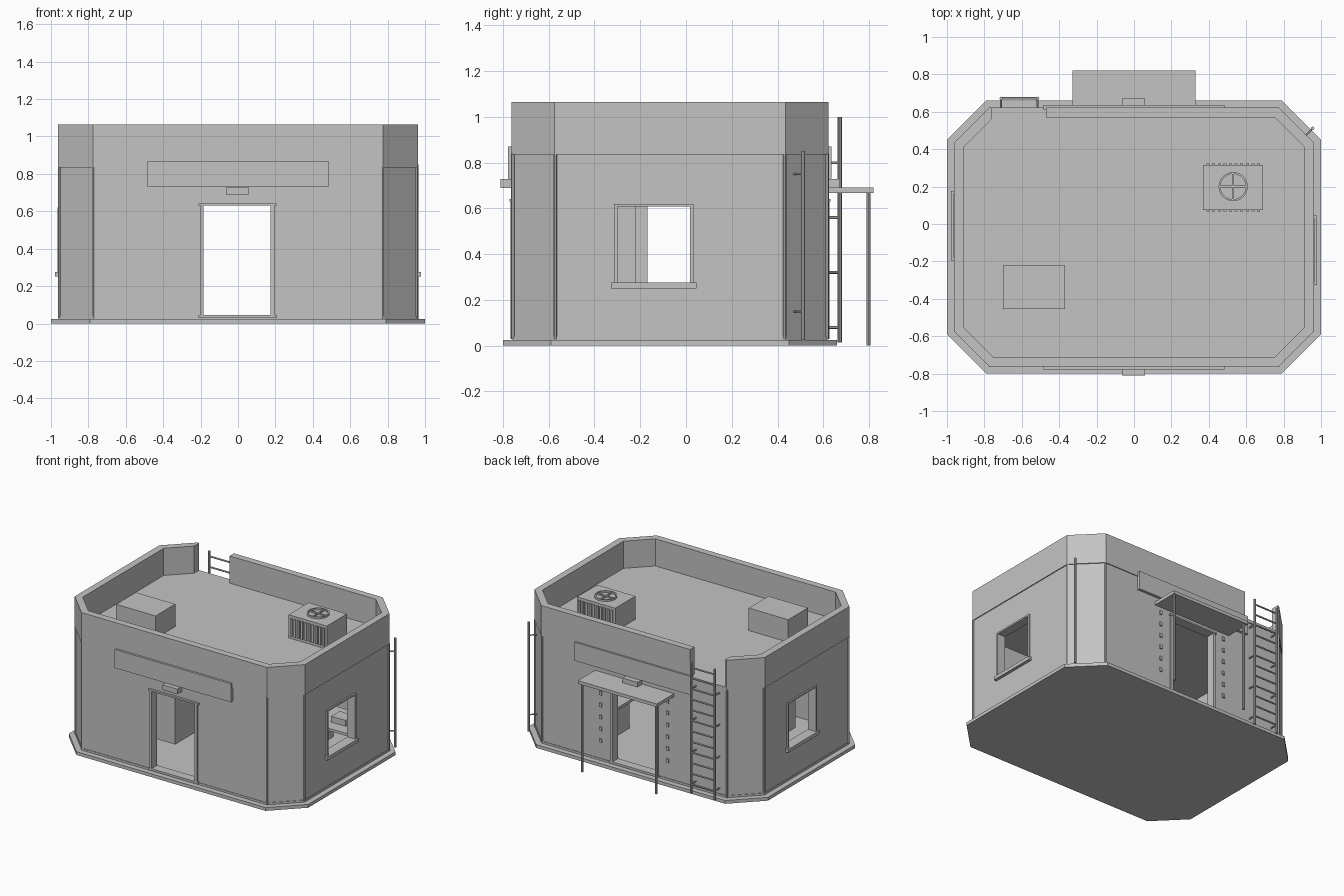
import bpy, bmesh, math
from mathutils import Vector

if "Cube" in bpy.data.objects:
    bpy.data.objects.remove(bpy.data.objects["Cube"])

grey = bpy.data.materials.new("plain_grey")
grey.diffuse_color = (0.55, 0.55, 0.55, 1)
grey.use_nodes = True
grey.node_tree.nodes["Principled BSDF"].inputs["Base Color"].default_value = grey.diffuse_color


def finish(name, bm):
    bmesh.ops.recalc_face_normals(bm, faces=bm.faces)
    me = bpy.data.meshes.new(name)
    bm.to_mesh(me)
    bm.free()
    me.materials.append(grey)
    ob = bpy.data.objects.new(name, me)
    bpy.context.collection.objects.link(ob)
    return ob


def add_box(bm, x0, x1, y0, y1, z0, z1):
    vs = bmesh.ops.create_cube(bm, size=1)["verts"]
    for v in vs:
        v.co = Vector(((x0 + x1) / 2 + v.co.x * (x1 - x0),
                       (y0 + y1) / 2 + v.co.y * (y1 - y0),
                       (z0 + z1) / 2 + v.co.z * (z1 - z0)))


def boxes(name, *dims):
    bm = bmesh.new()
    for d in dims:
        add_box(bm, *d)
    return finish(name, bm)


def rods(name, pairs, r, sides=8):
    bm = bmesh.new()
    for a, b in pairs:
        a, b = Vector(a), Vector(b)
        vs = bmesh.ops.create_cone(bm, cap_ends=True, segments=sides, radius1=r,
                                   radius2=r, depth=(b - a).length)["verts"]
        q = Vector((0, 0, 1)).rotation_difference(b - a)
        for v in vs:
            v.co = q @ v.co + (a + b) / 2
    return finish(name, bm)


def octagon(d):
    # slab outline moved inward by d
    x, y0, y1, c = 1 - d, -0.80 + d, 0.66 - d, 0.21 - 0.586 * d
    return [(-x + c, y0), (x - c, y0), (x, y0 + c), (x, y1 - c),
            (x - c, y1), (-x + c, y1), (-x, y1 - c), (-x, y0 + c)]


def prism(name, d, z0, z1):
    bm = bmesh.new()
    lo = [bm.verts.new((x, y, z0)) for x, y in octagon(d)]
    hi = [bm.verts.new((x, y, z1)) for x, y in octagon(d)]
    bm.faces.new(lo)
    bm.faces.new(hi)
    for i in range(8):
        j = (i + 1) % 8
        bm.faces.new((lo[i], lo[j], hi[j], hi[i]))
    return finish(name, bm)


def ring(name, d0, d1, z0, z1):
    bm = bmesh.new()
    loops = [[bm.verts.new((x, y, z)) for x, y in octagon(d)]
             for d, z in ((d0, z0), (d0, z1), (d1, z1), (d1, z0))]
    for k in range(4):
        a, b = loops[k], loops[(k + 1) % 4]
        for i in range(8):
            j = (i + 1) % 8
            bm.faces.new((a[i], a[j], b[j], b[i]))
    return finish(name, bm)


def cut(ob, *dims):
    for d in dims:
        c = boxes("cutter", d)
        c.hide_render = True
        m = ob.modifiers.new("cut", "BOOLEAN")
        m.operation, m.solver, m.object = "DIFFERENCE", "EXACT", c
        bpy.context.view_layer.objects.active = ob
        bpy.ops.object.modifier_apply(modifier=m.name)
        bpy.data.objects.remove(c)


# Shell: slab, floor, walls with openings, roof, parapet with ladder gap
prism("base_slab", 0, 0, 0.025)
prism("floor", 0.06, 0.02, 0.04)
walls = ring("walls", 0.045, 0.095, 0.022, 0.838)
cut(walls, (-0.185, 0.175, -0.9, -0.6, 0.045, 0.63), (-0.185, 0.175, 0.5, 0.75, 0.045, 0.63),
    (0.8, 1.1, -0.30, 0.018, 0.275, 0.608), (-1.1, -0.8, -0.172, 0.152, 0.275, 0.608))
ring("plinth_strip", 0.041, 0.06, 0.024, 0.04)
prism("roof", 0.06, 0.835, 0.86)
parapet = ring("parapet", 0.038, 0.09, 0.835, 1.065)
cut(parapet, (-0.76, -0.47, 0.5, 0.75, 0.86, 1.2))
rods("corner_trims", [((x, y, 0.03), (x, y, 0.84)) for x, y in octagon(0.044)], 0.008, 6)

# Door frames and thresholds, front and back
for name, y0, y1 in (("front", -0.768, -0.70), ("back", 0.56, 0.628)):
    boxes(name + "_door_frame", (-0.2, -0.185, y0, y1, 0.04, 0.64), (0.175, 0.195, y0, y1, 0.04, 0.64),
          (-0.21, 0.205, y0 - 0.003, y1 + 0.003, 0.63, 0.642), (-0.21, 0.205, y0, y1, 0.03, 0.046))

# Window frames and sills
for name, s, yc in (("right", 1, -0.141), ("left", -1, -0.01)):
    a, b = sorted((s * 0.90, s * 0.966))
    c, d = sorted((s * 0.90, s * 0.978))
    boxes(name + "_window_frame",
          (a, b, yc - 0.173, yc - 0.159, 0.27, 0.62), (a, b, yc + 0.159, yc + 0.173, 0.27, 0.62),
          (a, b, yc - 0.173, yc + 0.173, 0.608, 0.62))
    boxes(name + "_window_sill", (c, d, yc - 0.186, yc + 0.186, 0.25, 0.276))

# Blank fascia boards and lamps over both doors
boxes("front_fascia", (-0.485, 0.485, -0.778, -0.75, 0.73, 0.87))
boxes("back_fascia", (-0.485, 0.485, 0.61, 0.636, 0.73, 0.87))
boxes("front_lamp", (-0.065, 0.06, -0.81, -0.75, 0.69, 0.728))
boxes("back_lamp", (-0.065, 0.06, 0.61, 0.672, 0.692, 0.728))

# Back canopy with posts, and small blocks beside the door
boxes("canopy", (-0.33, 0.33, 0.61, 0.82, 0.668, 0.692))
rods("canopy_posts", [((x, 0.797, 0), (x, 0.797, 0.67)) for x in (-0.31, 0.31)], 0.009)
boxes("wall_blocks", *[(x - 0.01, x + 0.01, 0.61, 0.624, z, z + 0.028)
                       for x in (-0.28, 0.28) for z in [0.16 + 0.09 * i for i in range(6)]])

# Roof ladder
rails = [((x, 0.672, 0.015), (x, 0.672, 1.0)) for x in (-0.71, -0.515)]
rods("ladder_rails", rails, 0.009)
rods("ladder_rungs", [((-0.71, 0.672, z), (-0.515, 0.672, z))
                      for z in [0.08 + 0.08 * i for i in range(12)]], 0.006, 6)
rods("ladder_brackets", [((x, 0.60, z), (x, 0.672, z))
                         for x in (-0.71, -0.515) for z in (0.08, 0.32, 0.56, 0.80)], 0.006, 6)

# Upright pipe at the back right corner
rods("corner_pipe", [((0.955, 0.512, 0.025), (0.955, 0.512, 0.85))], 0.009)
rods("pipe_brackets", [((0.955, 0.512, z), (0.91, 0.467, z)) for z in (0.15, 0.75)], 0.005, 6)

# Rooftop box and cooling unit with louvres and fan
boxes("roof_box", (-0.70, -0.37, -0.455, -0.22, 0.855, 1.03))
boxes("cooling_unit", (0.37, 0.69, 0.075, 0.315, 0.855, 1.035))
boxes("cooling_louvres", *[(x, x + 0.016, y, y + 0.012, 0.88, 1.015)
                           for y in (0.066, 0.312) for x in [0.388 + 0.03 * i for i in range(10)]])
bm = bmesh.new()
n = 24
loops = [[bm.verts.new((0.53 + r * math.cos(math.tau * i / n), 0.2 + r * math.sin(math.tau * i / n), z))
          for i in range(n)] for r, z in ((0.078, 1.03), (0.078, 1.048), (0.068, 1.048), (0.068, 1.03))]
for k in range(4):
    a, b = loops[k], loops[(k + 1) % 4]
    for i in range(n):
        bm.faces.new((a[i], a[(i + 1) % n], b[(i + 1) % n], b[i]))
finish("fan_ring", bm)
boxes("fan_cross", (0.46, 0.60, 0.195, 0.205, 1.034, 1.045), (0.525, 0.535, 0.13, 0.27, 1.034, 1.045))

# Interior: desk with drawers and screen, chair, wall locker
boxes("desk", (0.38, 0.90, 0.08, 0.40, 0.245, 0.265), (0.88, 0.90, 0.09, 0.39, 0.04, 0.25))
boxes("desk_drawers", (0.40, 0.53, 0.10, 0.38, 0.04, 0.245),
      *[(0.41, 0.52, 0.376, 0.388, 0.06 + 0.06 * i, 0.105 + 0.06 * i) for i in range(3)])
boxes("desk_device", (0.66, 0.78, 0.17, 0.27, 0.265, 0.31))
boxes("locker", (-0.60, -0.21, -0.45, -0.22, 0.10, 0.65))
